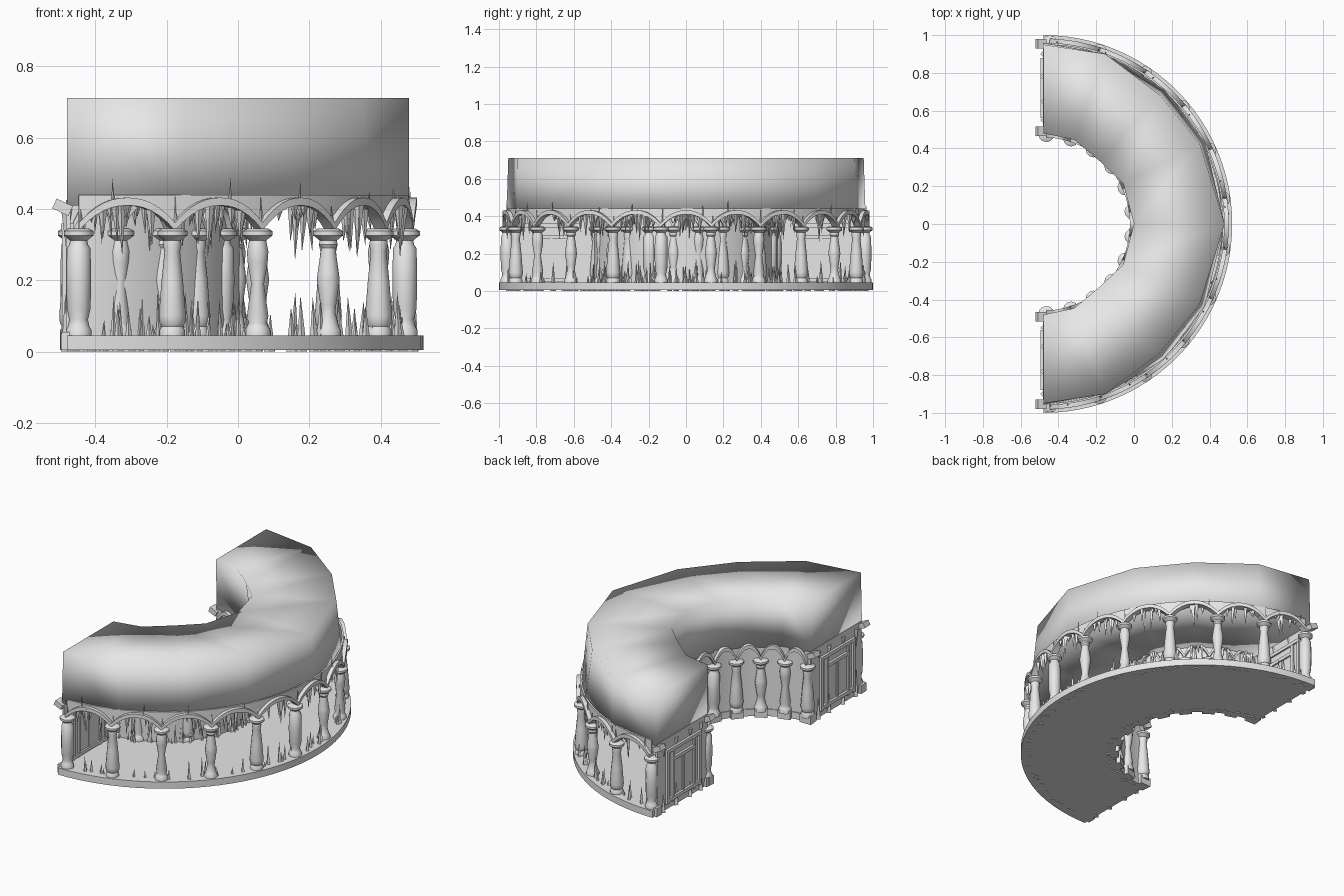
import bpy, bmesh, random
from math import sin, cos, pi, radians
from mathutils import Matrix, Vector

random.seed(4)
cube = bpy.data.objects.get("Cube")
if cube:
    bpy.data.objects.remove(cube, do_unlink=True)

stone = bpy.data.materials.new("pale_stone")
stone.use_nodes = True
stone.diffuse_color = (0.8, 0.8, 0.8, 1)
stone.node_tree.nodes["Principled BSDF"].inputs["Base Color"].default_value = (0.8, 0.8, 0.8, 1)

CX = -0.48
BAYS = 11
FEET = [2 + 16 * i for i in range(BAYS + 1)]


def polar(r, deg, z):
    a = radians(deg)
    return Vector((CX + r * sin(a), -r * cos(a), z))


def finish(name, bm, angle=35):
    bmesh.ops.recalc_face_normals(bm, faces=bm.faces)
    mesh = bpy.data.meshes.new(name)
    bm.to_mesh(mesh)
    bm.free()
    mesh.materials.append(stone)
    obj = bpy.data.objects.new(name, mesh)
    bpy.context.collection.objects.link(obj)
    bpy.ops.object.select_all(action="DESELECT")
    obj.select_set(True)
    bpy.context.view_layer.objects.active = obj
    if angle is None:
        bpy.ops.object.shade_smooth()
    else:
        bpy.ops.object.shade_smooth_by_angle(angle=radians(angle))
    return obj


def sweep(bm, stations):
    """Skin a closed section carried around the half ring."""
    rings = [[bm.verts.new(polar(r, a, z)) for r, z in sec] for a, sec in stations]
    n = len(rings[0])
    for p, q in zip(rings, rings[1:]):
        for i in range(n):
            j = (i + 1) % n
            bm.faces.new((p[i], p[j], q[j], q[i]))
    bm.faces.new(rings[0])
    bm.faces.new(rings[-1])


def rect(r0, r1, z0, z1):
    return [(r0, z0), (r1, z0), (r1, z1), (r0, z1)]


def lathe(bm, centre, profile, sides=12):
    rings = []
    for r, z in profile:
        rings.append([bm.verts.new((centre.x + r * cos(2 * pi * i / sides),
                                    centre.y + r * sin(2 * pi * i / sides), z))
                      for i in range(sides)])
    for p, q in zip(rings, rings[1:]):
        for i in range(sides):
            j = (i + 1) % sides
            bm.faces.new((p[i], p[j], q[j], q[i]))
    bm.faces.new(rings[0])
    bm.faces.new(rings[-1])


def box(bm, centre, size, turn=0, tilt=0):
    m = (Matrix.Translation(centre) @ Matrix.Rotation(radians(turn), 4, "Z")
         @ Matrix.Rotation(radians(tilt), 4, "Y") @ Matrix.Diagonal((*size, 1)))
    bmesh.ops.create_cube(bm, size=1, matrix=m)


def spike(bm, base, length, radius):
    """Four sided icicle; a negative length hangs down."""
    lean = Vector((random.uniform(-1, 1), random.uniform(-1, 1), 0)) * 0.006
    tip = bm.verts.new(base + lean + Vector((0, 0, length)))
    ring = [bm.verts.new(base + Vector((radius * cos(k * pi / 2), radius * sin(k * pi / 2), 0)))
            for k in range(4)]
    bm.faces.new(ring)
    for k in range(4):
        bm.faces.new((ring[k], ring[(k + 1) % 4], tip))


# Floor slab
bm = bmesh.new()
sweep(bm, [(180 * i / 48, rect(0.475, 1.0, 0.005, 0.045)) for i in range(49)])
finish("floor_slab", bm)

# Faceted roof mass, softly shaded over every edge
half = [(0, 0.48, 0.95), (20, 0.475, 0.958), (42, 0.447, 0.92), (63, 0.474, 0.93), (90, 0.48, 0.96)]
full = half + [(180 - a, ri, ro) for a, ri, ro in reversed(half[:-1])]
bm = bmesh.new()
sweep(bm, [(a, [(ri, 0.712), (ro, 0.712), (0.96, 0.41), (0.485, 0.41)]) for a, ri, ro in full])
finish("roof_mass", bm, None)

# Inner wall and the two end walls
bm = bmesh.new()
sweep(bm, [(180 * i / 36, rect(0.48, 0.492, 0.03, 0.42)) for i in range(37)])
finish("inner_wall", bm)
bm = bmesh.new()
for s in (-1, 1):
    box(bm, (CX + 0.004, s * 0.72, 0.23), (0.012, 0.47, 0.39))
finish("end_walls", bm)


# Arcade arches, with a thin spandrel on the open outer side
def arch_z(t):
    return 0.34 + 0.07 * (1 - abs(2 * t - 1) ** 2.2)


def arcade(name, r0, r1, spandrel):
    bm = bmesh.new()
    for a0, a1 in zip(FEET, FEET[1:]):
        steps = [(a0 + (a1 - a0) * k / 12, arch_z(k / 12)) for k in range(13)]
        sweep(bm, [(a, rect(r0, r1, z, z + 0.022)) for a, z in steps])
        if spandrel:
            sweep(bm, [(a, rect(0.95, 0.96, z + 0.01, 0.44)) for a, z in steps])
    finish(name, bm)


arcade("outer_arches", 0.945, 0.982, True)
arcade("inner_arches", 0.458, 0.508, False)

# Turned columns in four shapes
FOOT = [(0.036, 0.04), (0.036, 0.06), (0.03, 0.07)]
HEAD = [(0.026, 0.3), (0.024, 0.312), (0.042, 0.326), (0.042, 0.338), (0.03, 0.345)]
SHAFTS = [
    [(0.026, 0.09), (0.033, 0.12), (0.035, 0.2), (0.033, 0.29)],
    [(0.036, 0.08), (0.038, 0.1), (0.03, 0.2), (0.022, 0.28)],
    [(0.026, 0.08), (0.03, 0.1), (0.018, 0.19), (0.028, 0.25), (0.03, 0.28)],
    [(0.02, 0.11), (0.022, 0.13), (0.032, 0.2), (0.03, 0.22), (0.02, 0.29)],
]
order = [0, 1, 2, 3, 1, 0, 3, 2, 1, 3, 1, 0]
for name, radius, shift in (("outer_columns", 0.957, 0), ("inner_columns", 0.476, 1)):
    bm = bmesh.new()
    for i, a in enumerate(FEET):
        shaft = SHAFTS[order[(i + shift) % len(order)]]
        lathe(bm, polar(radius, a, 0), FOOT + shaft + HEAD)
    finish(name, bm)

# Square plinths under the inner columns, and end corner blocks
bm = bmesh.new()
for a in FEET:
    box(bm, polar(0.472, a, 0.03), (0.04, 0.07, 0.05), a - 90)
for s in (-1, 1):
    for y in (0.49, 0.955):
        box(bm, (CX - 0.003, s * y, 0.03), (0.025, 0.05, 0.05))
        box(bm, (CX - 0.012, s * y, 0.405), (0.05, 0.05, 0.03), 0, 25)
finish("plinth_blocks", bm, 20)

# Panelled door frames on both faces of each end wall
bm = bmesh.new()
for s in (-1, 1):
    for y in (0.57, 0.62, 0.82, 0.87):
        box(bm, (CX + 0.002, s * y, 0.2), (0.032, 0.018, 0.32))
    for z, w in ((0.06, 0.3), (0.29, 0.2), (0.35, 0.32)):
        box(bm, (CX + 0.002, s * 0.72, z), (0.036, w, 0.02))
    box(bm, (CX + 0.002, s * 0.72, 0.18), (0.022, 0.012, 0.22))
finish("door_frames", bm, 20)

# Hanging and rising icicles in clusters along both arcades
hanging, rising, upper = bmesh.new(), bmesh.new(), bmesh.new()
for radius in (0.958, 0.505):
    scale = 1 if radius > 0.9 else 0.7
    for a in FEET[:-1]:
        for k in range(7):
            t = random.uniform(0.2, 0.8)
            drop = random.uniform(0.04, 0.17) * (1 - abs(2 * t - 1) * 0.5)
            base = polar(radius + random.uniform(-0.012, 0.012), a + 16 * t, arch_z(t) + 0.01)
            spike(hanging, base, -drop, 0.014 * scale)
        for k in range(6):
            p = polar(radius + random.uniform(-0.015, 0.015), a + 16 * random.random(), 0.001)
            spike(rising, p, random.uniform(0.07, 0.17), 0.015 * scale)
        if scale == 1:
            for t in (0.03, random.uniform(0.3, 0.9)):
                spike(upper, polar(0.965, a + 16 * t, arch_z(t)), random.uniform(0.05, 0.1), 0.006)
for s in (-1, 1):
    for y in (0.55, 0.65, 0.78, 0.9):
        spike(rising, Vector((CX, s * y, 0.001)), random.uniform(0.08, 0.16), 0.016)
        spike(hanging, Vector((CX, s * y, 0.4)), -random.uniform(0.05, 0.12), 0.016)
finish("hanging_icicles", hanging, 20)
finish("rising_icicles", rising, 20)
finish("arch_icicles", upper, 20)
